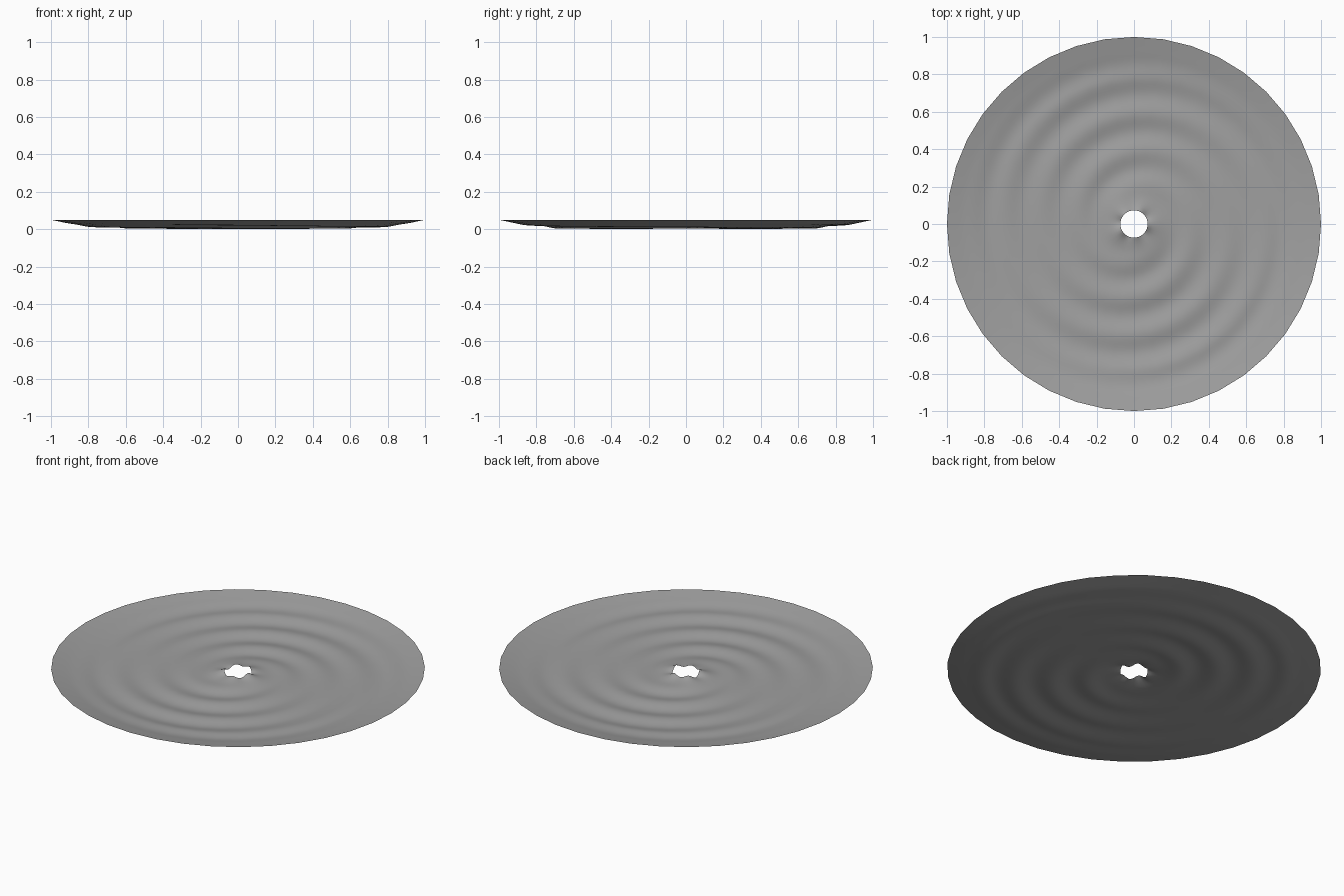
import bpy
import bmesh
from math import sin, cos, pi, exp, tau, radians

cube = bpy.data.objects.get("Cube")
if cube:
    bpy.data.objects.remove(cube, do_unlink=True)

SIDES = 40
RINGS = 64
HOLE = 0.073

# Radius and mean height of the shallow dish, from the hole to the rim
PROFILE = [(HOLE, 0.040), (0.12, 0.029), (0.2, 0.019), (0.35, 0.016), (0.5, 0.014),
           (0.65, 0.017), (0.8, 0.022), (0.9, 0.037), (1.0, 0.058)]


def dish(r):
    for (r0, z0), (r1, z1) in zip(PROFILE, PROFILE[1:]):
        if r <= r1:
            return z0 + (z1 - z0) * (r - r0) / (r1 - r0)
    return PROFILE[-1][1]


def smooth_dish(r):
    # Average nearby heights to round the bends, keeping the rim in place
    w = min(0.04, 1 - r, r - HOLE)
    return sum(dish(r + w * k / 4) for k in range(-4, 5)) / 9


def height(r, a):
    # Two-armed spiral ripples, strongest on two opposite sides
    fade = min(1, max(0, (0.92 - r) / 0.15)) * min(1, (r - HOLE) / 0.2)
    strength = 0.005 + 0.002 * cos(2 * (a - radians(110)))
    ripple = strength * fade * cos(tau * (r / 0.2 - 0.45) + 2 * a)
    # Crumpled lip round the hole
    lip = exp(-(r - HOLE) / 0.035) * (0.009 * cos(5 * a + 0.6) + 0.005 * cos(3 * a + 1))
    return smooth_dish(r) + ripple + lip


# Wavy open disc
bm = bmesh.new()
rings = []
for i in range(RINGS + 1):
    r = HOLE + (1 - HOLE) * i / RINGS
    angles = [tau * j / SIDES for j in range(SIDES)]
    rings.append([bm.verts.new((r * cos(a), r * sin(a), height(r, a))) for a in angles])
for inner, outer in zip(rings, rings[1:]):
    for j in range(SIDES):
        k = (j + 1) % SIDES
        bm.faces.new((inner[j], outer[j], outer[k], inner[k]))

# Rest the lowest trough on the ground
low = min(v.co.z for v in bm.verts)
for v in bm.verts:
    v.co.z -= low
for f in bm.faces:
    f.smooth = True

mesh = bpy.data.meshes.new("rippled_disc")
bm.to_mesh(mesh)
bm.free()
disc = bpy.data.objects.new("rippled_disc", mesh)
bpy.context.collection.objects.link(disc)

# Plain grey
grey = bpy.data.materials.new("mid_grey")
grey.use_nodes = True
colour = (0.35, 0.35, 0.35, 1)
grey.diffuse_color = colour
grey.node_tree.nodes["Principled BSDF"].inputs["Base Color"].default_value = colour
mesh.materials.append(grey)
